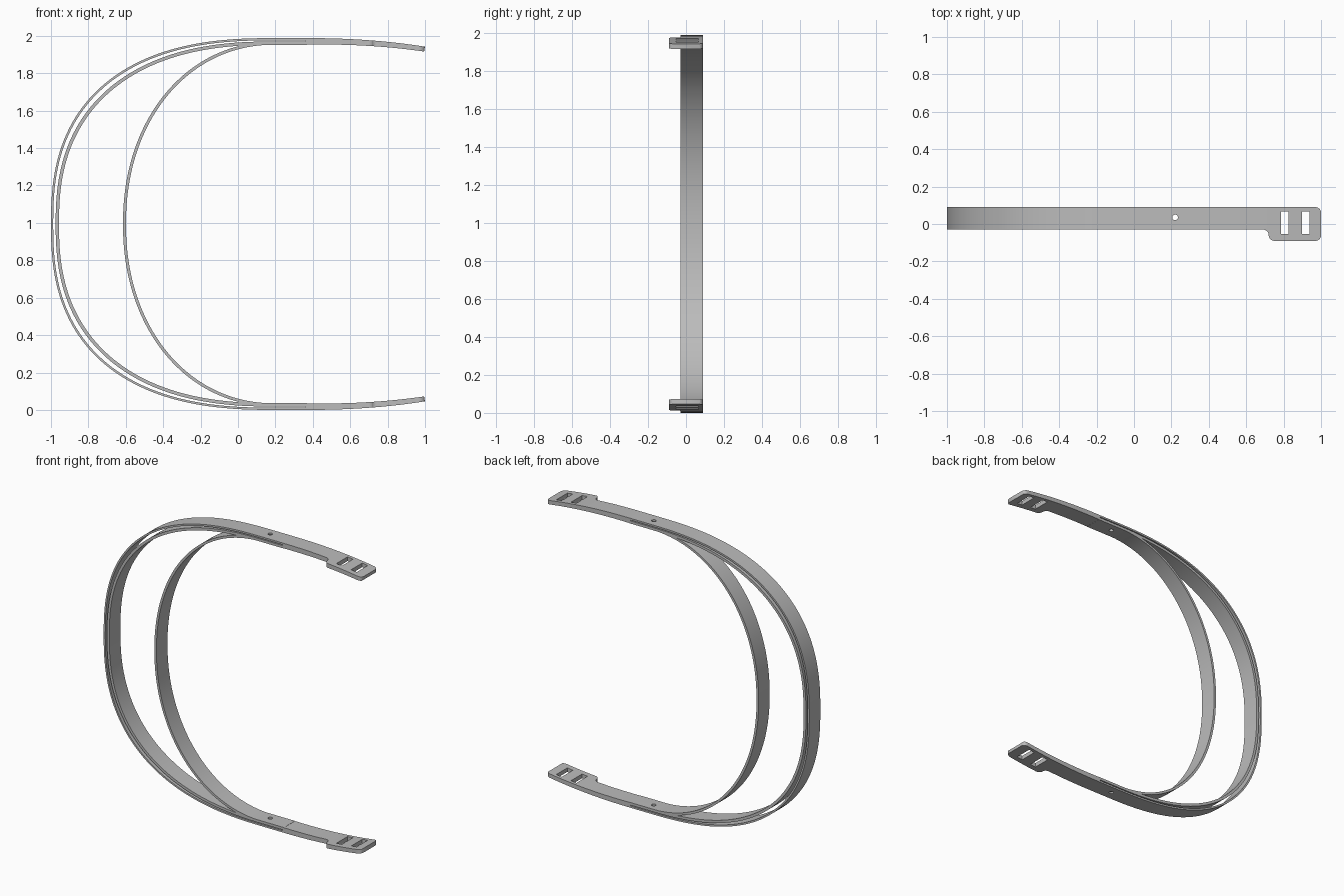
import bpy, bmesh, math
from mathutils import Vector

if "Cube" in bpy.data.objects:
    bpy.data.objects.remove(bpy.data.objects["Cube"], do_unlink=True)

MID = 0.994              # half height; parts are modelled around their mid plane
Y0, Y1 = -0.03, 0.09     # width of the straps
JOIN = 0.36              # where the straps merge into the arms

grey = bpy.data.materials.new("plain grey")
grey.use_nodes = True
grey.diffuse_color = (0.5, 0.5, 0.5, 1)
grey.node_tree.nodes["Principled BSDF"].inputs["Base Color"].default_value = (0.5, 0.5, 0.5, 1)


def finish(name, bm):
    bmesh.ops.recalc_face_normals(bm, faces=bm.faces)
    mesh = bpy.data.meshes.new(name)
    bm.to_mesh(mesh)
    bm.free()
    mesh.materials.append(grey)
    obj = bpy.data.objects.new(name, mesh)
    bpy.context.collection.objects.link(obj)
    obj.location.z = MID
    return obj


def strip(name, outer, inner, y0, y1):
    """Solid strip between two side-view lines."""
    bm = bmesh.new()
    rings = []
    for (xo, zo), (xi, zi) in zip(outer, inner):
        rings.append([bm.verts.new(p) for p in
                      ((xo, y0, zo), (xo, y1, zo), (xi, y1, zi), (xi, y0, zi))])
    for a, b in zip(rings, rings[1:]):
        for i in range(4):
            j = (i + 1) % 4
            bm.faces.new((a[i], a[j], b[j], b[i]))
    bm.faces.new(rings[0])
    bm.faces.new(rings[-1])
    return finish(name, bm)


def prism(name, outline):
    """Tall vertical prism used as a cutter."""
    bm = bmesh.new()
    face = bm.faces.new([bm.verts.new((x, y, -1.2)) for x, y in outline])
    top = bmesh.ops.extrude_face_region(bm, geom=[face])["geom"]
    bmesh.ops.translate(bm, vec=(0, 0, 2.4),
                        verts=[v for v in top if isinstance(v, bmesh.types.BMVert)])
    obj = finish(name, bm)
    obj.hide_render = True
    return obj


def arc(cx, cy, r, start, end, steps=8):
    return [(cx + r * math.cos(math.radians(start + (end - start) * i / steps)),
             cy + r * math.sin(math.radians(start + (end - start) * i / steps)))
            for i in range(steps + 1)]


def apply_modifier(obj, kind, **settings):
    mod = obj.modifiers.new(kind.lower(), kind)
    for key, value in settings.items():
        setattr(mod, key, value)
    bpy.context.view_layer.objects.active = obj
    bpy.ops.object.modifier_apply(modifier=mod.name)


def cut(obj, cutter, operation="DIFFERENCE"):
    apply_modifier(obj, "BOOLEAN", object=cutter, operation=operation, solver="EXACT")


def bow(name, a, b, power, thick):
    """C-shaped strap: a rounded bow with straight ends."""
    half, steps = [], 48
    for i in range(steps + 1):
        t = math.pi / 2 * i / steps
        half.append(Vector((0.2 - a * max(math.cos(t), 0) ** (2 / power),
                            b * math.sin(t) ** (2 / power))))
    half += [Vector((JOIN + 0.01, b))]
    path = [Vector((p.x, -p.y)) for p in reversed(half[1:])] + half
    outer, inner = [], []
    for i, p in enumerate(path):
        d = (path[min(i + 1, len(path) - 1)] - path[max(i - 1, 0)]).normalized()
        n = Vector((-d.y, d.x)) * thick / 2
        outer.append(p + n)
        inner.append(p - n)
    return strip(name, outer, inner, Y0, Y1)


# Three straps: a thin outer one, a close middle one and a tighter inner loop
straps = [bow("outer_strap", 1.194, 0.988, 2.5, 0.012),
          bow("middle_strap", 1.166, 0.967, 2.42, 0.018),
          bow("inner_loop", 0.807, 0.967, 2.1, 0.016)]

# Arms that curve slightly inwards to the tip
top, under = [], []
for i in range(25):
    u = i / 24
    x = JOIN + (1 - JOIN) * u
    z = MID - 0.046 * u ** 2.2
    top.append((x, z))
    under.append((x - 0.005 * u, z - 0.035 + 0.009 * u))
arm = strip("arms_with_buckles", top, under, -0.12, 0.12)

# Plan of the arm, widening to a rounded buckle plate
plan = ([(0.2, Y1), (0.2, Y0)] + arc(0.69, Y0 - 0.03, 0.03, 90, 0)
        + arc(0.75, -0.06, 0.03, 180, 270) + arc(0.97, -0.06, 0.03, -90, 0)
        + arc(0.97, 0.06, 0.03, 0, 90))
cutters = [prism("plan_cutter", plan)]
cut(arm, cutters[0], "INTERSECT")

# Two webbing slots in each buckle
for x in (0.785, 0.897):
    slot = prism("slot_cutter", [(x, -0.053), (x + 0.042, -0.053), (x + 0.042, 0.067), (x, 0.067)])
    cut(arm, slot)
    cutters.append(slot)
apply_modifier(arm, "MIRROR", use_axis=(False, False, True))

# Small pin hole through the strap ends
hole = prism("hole_cutter", arc(0.22, 0.035, 0.015, 0, 345, 23))
for strap in straps:
    cut(strap, hole)
cutters.append(hole)

for c in cutters:
    bpy.data.objects.remove(c, do_unlink=True)

bpy.ops.object.select_all(action="DESELECT")
for obj in straps + [arm]:
    obj.select_set(True)
    bpy.context.view_layer.objects.active = obj
bpy.ops.object.shade_smooth_by_angle(angle=math.radians(30))
